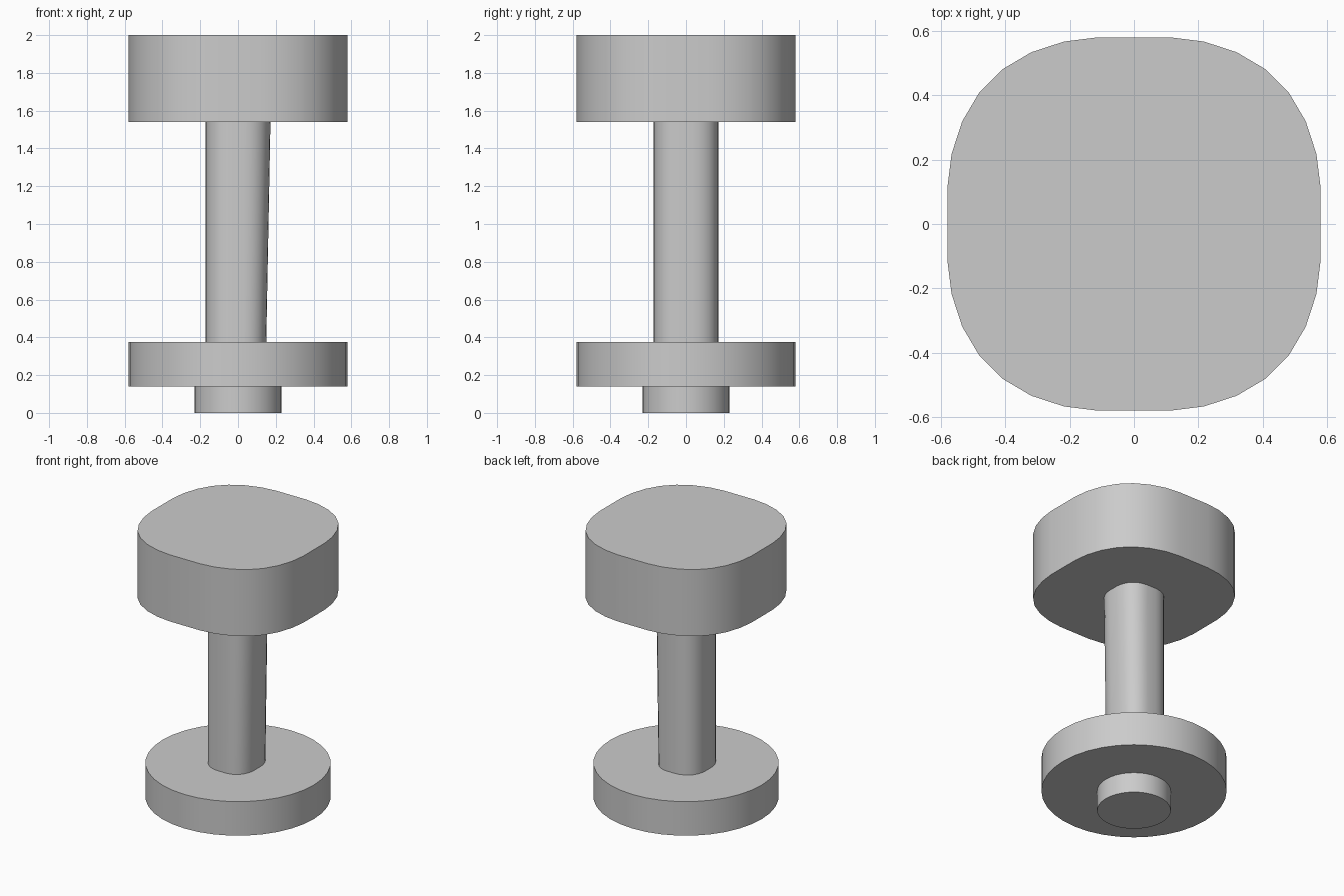
import bpy, bmesh, math

cube = bpy.data.objects.get("Cube")
if cube:
    bpy.data.objects.remove(cube, do_unlink=True)

grey = bpy.data.materials.new("plain_grey")
grey.use_nodes = True
colour = (0.6, 0.6, 0.6, 1)
grey.diffuse_color = colour
grey.node_tree.nodes["Principled BSDF"].inputs["Base Color"].default_value = colour


def circle(radius, sides=36):
    steps = [2 * math.pi * i / sides for i in range(sides)]
    return [(radius * math.cos(a), radius * math.sin(a)) for a in steps]


def rounded_square(half):
    # One eighth of the outline, mirrored over the diagonal and turned four times
    eighth = [(1, 0), (1, 0.2), (0.978, 0.375), (0.921, 0.55), (0.829, 0.706)]
    quarter = eighth + [(y, x) for x, y in reversed(eighth[1:])]
    points = []
    for turn in range(4):
        for x, y in quarter:
            points.append((x * half, y * half))
        quarter = [(-y, x) for x, y in quarter]
    return points


def loft(name, lower, upper, z0, z1):
    bm = bmesh.new()
    a = [bm.verts.new((x, y, z0)) for x, y in lower]
    b = [bm.verts.new((x, y, z1)) for x, y in upper]
    n = len(a)
    bm.faces.new(a[::-1])
    bm.faces.new(b)
    for i in range(n):
        j = (i + 1) % n
        bm.faces.new((a[i], a[j], b[j], b[i]))
    mesh = bpy.data.meshes.new(name)
    bm.to_mesh(mesh)
    bm.free()
    obj = bpy.data.objects.new(name, mesh)
    bpy.context.collection.objects.link(obj)
    mesh.materials.append(grey)
    bpy.ops.object.select_all(action="DESELECT")
    obj.select_set(True)
    bpy.context.view_layer.objects.active = obj
    bpy.ops.object.shade_smooth_by_angle(angle=math.radians(30))
    return obj


# Short peg under the round base
loft("bottom_peg", circle(0.23), circle(0.23), 0, 0.14)
loft("round_base", circle(0.58), circle(0.58), 0.14, 0.375)

# Shaft, drawn in on its left side towards the base
shaft = rounded_square(0.172)
drawn_in = [(x * 0.87 if x > 0 else x, y) for x, y in shaft]
loft("shaft", drawn_in, shaft, 0.375, 1.54)

# Thick rounded-square head
head = rounded_square(0.58)
loft("head", head, head, 1.54, 2)
